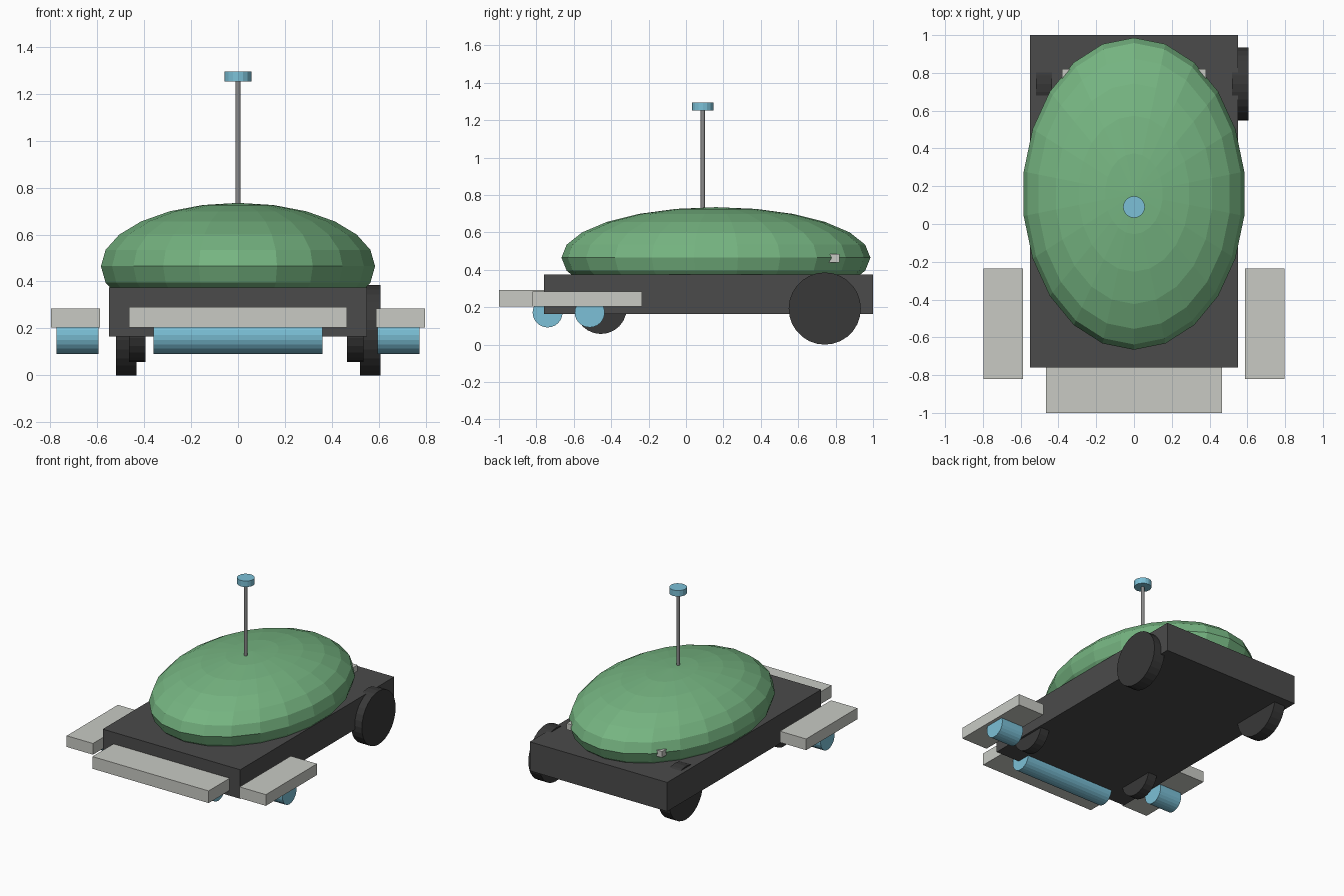
import bpy, bmesh
from math import pi
from mathutils import Matrix, Vector

if "Cube" in bpy.data.objects:
    bpy.data.objects.remove(bpy.data.objects["Cube"])


def material(name, rgb):
    m = bpy.data.materials.new(name)
    m.diffuse_color = (*rgb, 1)
    m.use_nodes = True
    m.node_tree.nodes["Principled BSDF"].inputs["Base Color"].default_value = m.diffuse_color
    return m


GREEN = material("green_shell", (0.18, 0.46, 0.22))
BLUE = material("blue_brush", (0.2, 0.53, 0.68))
DARK = material("dark_chassis", (0.07, 0.07, 0.07))
TYRE = material("black_tyre", (0.04, 0.04, 0.04))
PALE = material("pale_panel", (0.58, 0.59, 0.55))
METAL = material("pole_metal", (0.25, 0.25, 0.25))


def finish(name, bm, mat):
    mesh = bpy.data.meshes.new(name)
    bm.to_mesh(mesh)
    bm.free()
    mesh.materials.append(mat)
    ob = bpy.data.objects.new(name, mesh)
    bpy.context.collection.objects.link(ob)
    return ob


def box(name, lo, hi, mat):
    lo, hi = Vector(lo), Vector(hi)
    bm = bmesh.new()
    bmesh.ops.create_cube(bm, size=1, matrix=Matrix.Translation((lo + hi) / 2)
                          @ Matrix.Diagonal((*(hi - lo), 1)))
    return finish(name, bm, mat)


def cylinder(name, axis, start, end, a, b, r, mat, sides=24):
    """axis 'X': a, b are y, z; axis 'Z': a, b are x, y."""
    mid = (start + end) / 2
    if axis == "X":
        m = Matrix.Translation((mid, a, b)) @ Matrix.Rotation(pi / 2, 4, "Y")
    else:
        m = Matrix.Translation((a, b, mid))
    bm = bmesh.new()
    bmesh.ops.create_cone(bm, cap_ends=True, segments=sides, radius1=r,
                          radius2=r, depth=end - start, matrix=m)
    return finish(name, bm, mat)


# Chassis
box("chassis", (-0.55, -0.76, 0.165), (0.55, 1.0, 0.375), DARK)

# Faceted domed shell, its lower half sunk into the chassis
bm = bmesh.new()
bmesh.ops.create_uvsphere(bm, u_segments=22, v_segments=12, radius=1,
                          matrix=Matrix.Translation((0, 0.16, 0.465))
                          @ Matrix.Diagonal((0.59, 0.826, 0.27, 1)))
finish("shell", bm, GREEN)

# Rear bar through the shell
box("rear_bar", (-0.382, 0.765, 0.44), (0.382, 0.82, 0.485), PALE)

# Wheels: both sides extend toward +x from their mounting points
for side, s in (("left", -1), ("right", 1)):
    x = s * 0.52
    cylinder(f"rear_wheel_{side}", "X", x, x + 0.087, 0.742, 0.193, 0.193, TYRE, 28)
    x = s * 0.465
    cylinder(f"front_wheel_{side}", "X", x, x + 0.07, -0.455, 0.195, 0.138, TYRE)

# Front and side brush covers with roller brushes below
box("front_brush_cover", (-0.465, -1.0, 0.203), (0.465, -0.48, 0.291), PALE)
cylinder("front_brush", "X", -0.36, 0.36, -0.74, 0.172, 0.08, BLUE)
for side, s in (("left", -1), ("right", 1)):
    x0, x1 = sorted((s * 0.587, s * 0.797))
    box(f"side_cover_{side}", (x0, -0.82, 0.203), (x1, -0.235, 0.284), PALE)
    x0, x1 = sorted((s * 0.595, s * 0.773))
    cylinder(f"side_brush_{side}", "X", x0, x1, -0.515, 0.172, 0.08, BLUE)

# Mast and beacon
cylinder("mast", "Z", 0.70, 1.255, 0, 0.09, 0.0115, METAL, 12)
cylinder("beacon", "Z", 1.252, 1.295, 0, 0.09, 0.058, BLUE, 16)
